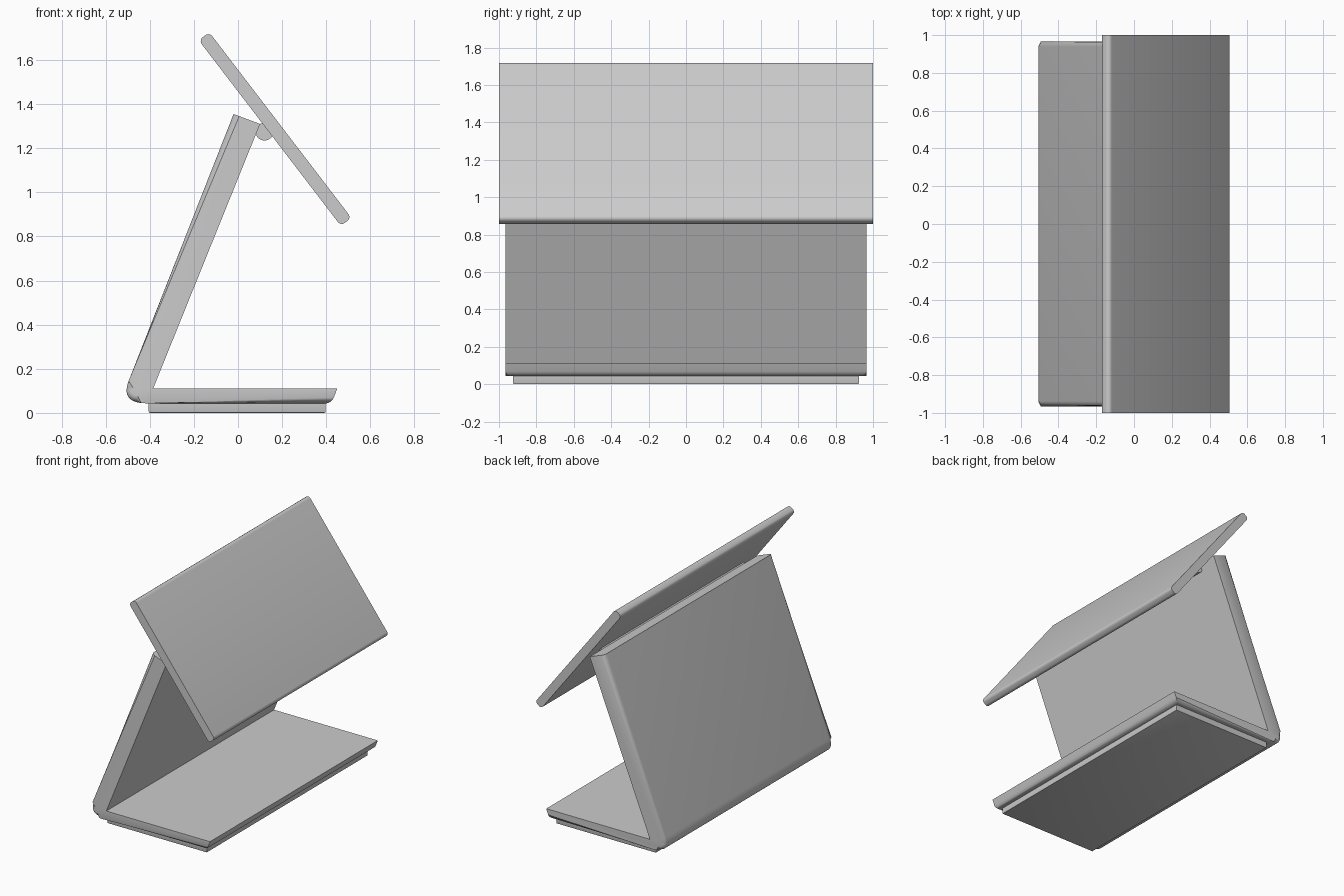
import bpy, bmesh, math
from mathutils import Vector

if "Cube" in bpy.data.objects:
    bpy.data.objects.remove(bpy.data.objects["Cube"])


def finish(bm, name, angle=35):
    bmesh.ops.recalc_face_normals(bm, faces=bm.faces)
    mesh = bpy.data.meshes.new(name)
    bm.to_mesh(mesh)
    bm.free()
    ob = bpy.data.objects.new(name, mesh)
    bpy.context.collection.objects.link(ob)
    bpy.ops.object.select_all(action='DESELECT')
    ob.select_set(True)
    bpy.context.view_layer.objects.active = ob
    bpy.ops.object.shade_smooth_by_angle(angle=math.radians(angle))
    return ob


def extrude_profile(points, half):
    """Prism from an x-z profile, running from -half to +half in y."""
    bm = bmesh.new()
    rows = [[bm.verts.new((x, s * half, z)) for x, z in points] for s in (-1, 1)]
    n = len(points)
    for i in range(n):
        j = (i + 1) % n
        bm.faces.new((rows[0][i], rows[0][j], rows[1][j], rows[1][i]))
    for row in rows:
        bm.faces.new(row)
    return bm, rows


def bevel(bm, edges, width, segments):
    bmesh.ops.bevel(bm, geom=edges, offset=width, offset_type='OFFSET',
                    segments=segments, profile=0.5, affect='EDGES', clamp_overlap=True)


# Folded stand: base plate and leaning back, with a rounded heel
p0, p1, p2 = Vector((-0.41, 0.043)), Vector((-0.536, 0.043)), Vector((-0.496, 0.145))
heel = [p0 * (1 - t) ** 2 + p1 * 2 * t * (1 - t) + p2 * t * t
        for t in (i / 8 for i in range(9))]
outer = [(0.425, 0.043)] + [tuple(p) for p in heel] + [(-0.02, 1.355)]
profile = outer + [(0.10, 1.31), (-0.385, 0.11), (0.45, 0.11)]
bm, rows = extrude_profile(profile, 0.965)
edges = [bm.edges.get((row[i], row[i + 1])) for row in rows for i in range(len(outer) - 1)]
edges.append(bm.edges.get((rows[0][0], rows[1][0])))
bevel(bm, edges, 0.034, 5)
finish(bm, "folded_stand")

# Foot pad under the base
bm, rows = extrude_profile([(-0.405, 0), (0.397, 0), (0.397, 0.05), (-0.405, 0.05)], 0.925)
bevel(bm, [e for e in bm.edges if all(v.co.z < 0.01 for v in e.verts)], 0.006, 2)
finish(bm, "foot_pad")

# Hinge bar between the stand and the panel
circle = [(0.12 + 0.04 * math.cos(a), 1.275 + 0.04 * math.sin(a))
          for a in (i * math.tau / 32 for i in range(32))]
bm, rows = extrude_profile(circle, 0.82)
finish(bm, "hinge_bar")

# Tilted panel with rounded long edges
centre = Vector((0.168, 1.287))
along = Vector((0.608, -0.794))
across = Vector((0.794, 0.608))
corners = [centre + along * a * 0.53 + across * b * 0.03
           for a, b in ((-1, -1), (1, -1), (1, 1), (-1, 1))]
bm, rows = extrude_profile([tuple(c) for c in corners], 1.0)
bevel(bm, [bm.edges.get((rows[0][i], rows[1][i])) for i in range(4)], 0.022, 5)
finish(bm, "display_panel")
